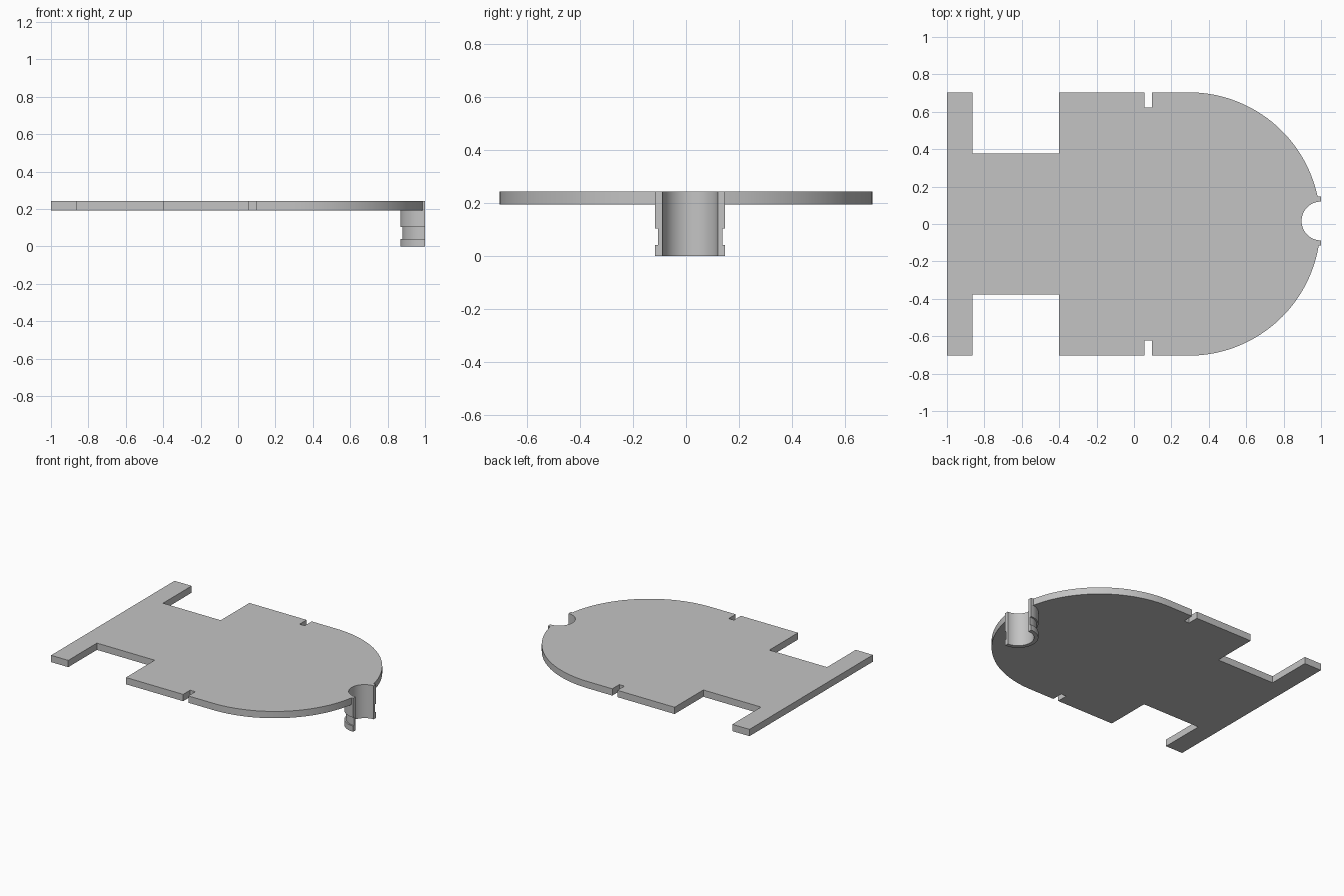
import bpy, bmesh
from math import cos, sin, pi, asin

cube = bpy.data.objects.get("Cube")
if cube:
    bpy.data.objects.remove(cube, do_unlink=True)

grey = bpy.data.materials.new("plain grey")
grey.use_nodes = True
colour = (0.55, 0.55, 0.55, 1)
grey.diffuse_color = colour
grey.node_tree.nodes["Principled BSDF"].inputs["Base Color"].default_value = colour

PLATE_BOTTOM, TOP = 0.193, 0.242
HALF_WIDTH = 0.704
NOSE_X = 0.293
CLIP_X, CLIP_Y = 1.0, 0.016
INNER, OUTER, GROOVE = 0.104, 0.132, 0.121


def arc(cx, cy, r, start, end, steps):
    angles = [start + (end - start) * i / steps for i in range(steps + 1)]
    return [(cx + r * cos(a), cy + r * sin(a)) for a in angles]


def finish(bm, name):
    bmesh.ops.recalc_face_normals(bm, faces=bm.faces)
    mesh = bpy.data.meshes.new(name)
    bm.to_mesh(mesh)
    bm.free()
    mesh.materials.append(grey)
    obj = bpy.data.objects.new(name, mesh)
    bpy.context.collection.objects.link(obj)
    bpy.ops.object.select_all(action="DESELECT")
    obj.select_set(True)
    bpy.context.view_layer.objects.active = obj
    bpy.ops.object.shade_smooth_by_angle(angle=pi / 6)


# Base plate: one side of the outline with tail slot and edge notch, mirrored
side = [(-1, HALF_WIDTH), (-0.863, HALF_WIDTH), (-0.863, 0.377), (-0.402, 0.377),
        (-0.402, HALF_WIDTH), (0.055, HALF_WIDTH), (0.055, 0.624),
        (0.096, 0.624), (0.096, HALF_WIDTH)]
y_high, y_low = CLIP_Y + OUTER, CLIP_Y - OUTER
nose_left = arc(NOSE_X, 0, HALF_WIDTH, pi / 2, asin(y_high / HALF_WIDTH), 32)
nose_right = arc(NOSE_X, 0, HALF_WIDTH, asin(y_low / HALF_WIDTH), -pi / 2, 32)
bite = arc(CLIP_X, CLIP_Y, INNER, pi / 2, 3 * pi / 2, 32)
outline = (side + nose_left + [(CLIP_X, y_high)] + bite + [(CLIP_X, y_low)]
           + nose_right + [(x, -y) for x, y in reversed(side)])

bm = bmesh.new()
face = bm.faces.new([bm.verts.new((x, y, PLATE_BOTTOM)) for x, y in outline])
new = bmesh.ops.extrude_face_region(bm, geom=[face])["geom"]
bmesh.ops.translate(bm, vec=(0, 0, TOP - PLATE_BOTTOM),
                    verts=[v for v in new if isinstance(v, bmesh.types.BMVert)])
finish(bm, "base_plate")

# Half-round clip under the nose, with a groove around its outside
profile = [(INNER, 0), (OUTER, 0), (OUTER, 0.041), (GROOVE, 0.041),
           (GROOVE, 0.103), (OUTER, 0.103), (OUTER, PLATE_BOTTOM), (INNER, PLATE_BOTTOM)]
bm = bmesh.new()
columns = [[bm.verts.new((x, y, z)) for x, y in arc(CLIP_X, CLIP_Y, r, pi / 2, 3 * pi / 2, 32)]
           for r, z in profile]
for i, column in enumerate(columns):
    previous = columns[i - 1]
    for j in range(len(column) - 1):
        bm.faces.new((previous[j], column[j], column[j + 1], previous[j + 1]))
for end in (0, -1):
    bm.faces.new([column[end] for column in columns])
finish(bm, "half_round_clip")
